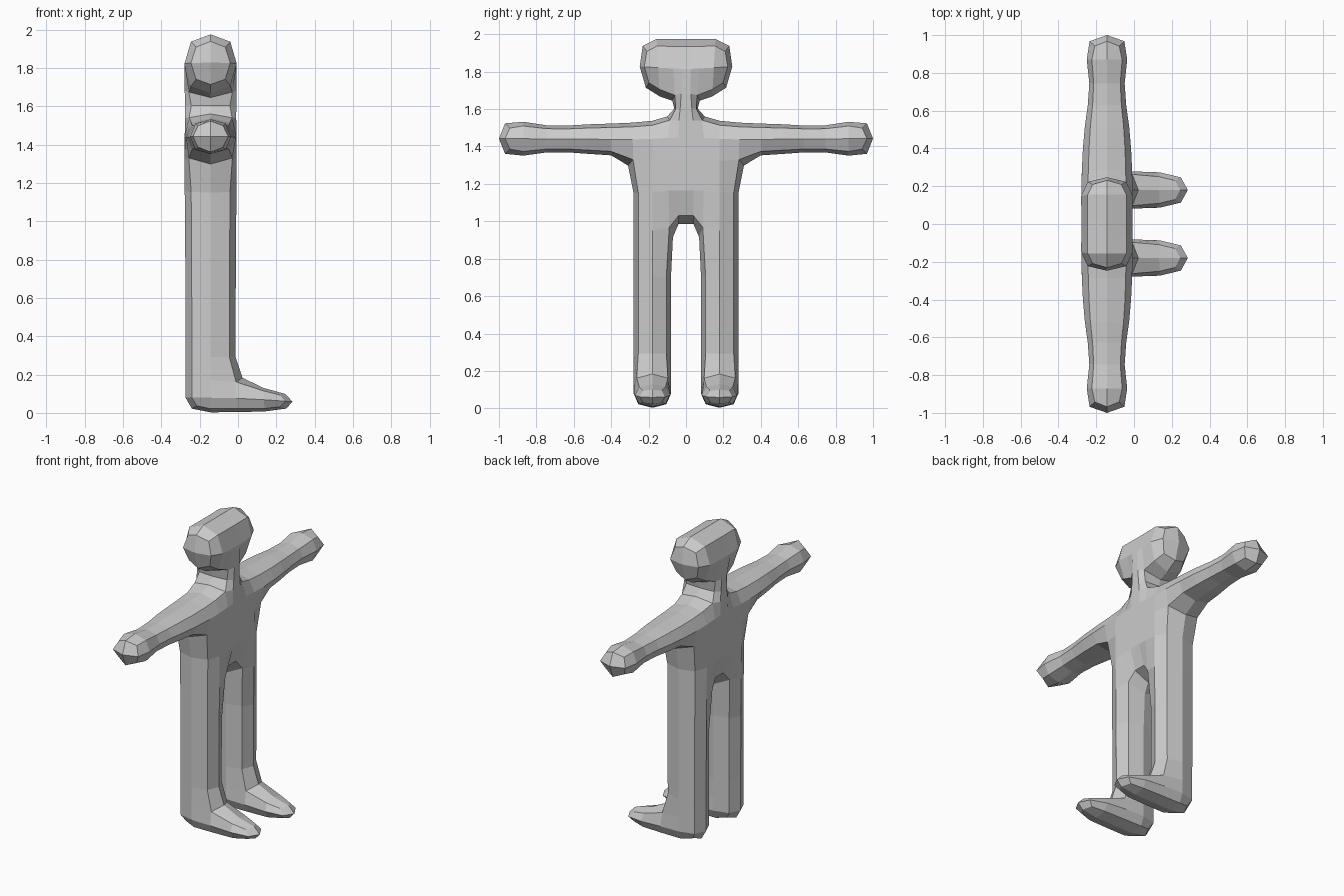
import bpy, bmesh

if "Cube" in bpy.data.objects:
    bpy.data.objects.remove(bpy.data.objects["Cube"])

CX = -0.143  # middle of the body's depth

# Half outline of the control cage: name -> (y, z, half depth)
P = {
    # head
    "h0": (0, 1.975, .137), "h1": (.055, 1.975, .137), "h2": (.26, 1.975, .137),
    "j0": (0, 1.655, .135), "j1": (.045, 1.655, .135), "j2": (.235, 1.68, .137),
    # neck base and shoulder
    "s0": (0, 1.55, .133), "s1": (.08, 1.55, .133), "s2": (.28, 1.525, .133),
    # armpit level
    "a0": (0, 1.345, .137), "a1": (.08, 1.345, .137), "a2": (.28, 1.345, .137),
    # hips
    "c0": (0, .985, .133), "c1": (.08, .985, .133), "c2": (.28, .955, .133),
    # leg
    "k1": (.08, .43, .13), "k2": (.28, .43, .13),
    "f1": (.08, .155, .13), "f2": (.28, .155, .13),
    "g1": (.08, .003, .13), "g2": (.28, .003, .13),
    # arm
    "e1": (.52, 1.52, .12), "e2": (.52, 1.36, .12),
    "w1": (.74, 1.504, .083), "w2": (.74, 1.377, .083),
    "t1": (1.0, 1.56, .131), "t2": (1.0, 1.325, .131),
}
QUADS = """h0 h1 j1 j0|h1 h2 j2 j1|j0 j1 s1 s0|s0 s1 a1 a0|s1 s2 a2 a1
a0 a1 c1 c0|a1 a2 c2 c1|c1 c2 k2 k1|k1 k2 f2 f1|f1 f2 g2 g1
s2 e1 e2 a2|e1 w1 w2 e2|w1 t1 t2 w2""".replace("\n", "|").split("|")

bm = bmesh.new()
front = {n: bm.verts.new((CX + d, y, z)) for n, (y, z, d) in P.items()}
back = {n: bm.verts.new((CX - d, y, z)) for n, (y, z, d) in P.items()}

# Front and back sheets, then walls along the outline (not on the mirror line)
edges = {}
for q in QUADS:
    names = q.split()
    toe_face = bm.faces.new([front[n] for n in names]) if names[0] == "f1" else None
    if toe_face:
        foot_face = toe_face
    else:
        bm.faces.new([front[n] for n in names])
    bm.faces.new([back[n] for n in reversed(names)])
    for a, b in zip(names, names[1:] + names[:1]):
        edges.setdefault(frozenset((a, b)), []).append((a, b))
for uses in edges.values():
    a, b = uses[0]
    if len(uses) == 1 and (P[a][0] > 0 or P[b][0] > 0):
        bm.faces.new([front[b], front[a], back[a], back[b]])

# Foot pulled forward from the ankle
toe = bmesh.ops.extrude_discrete_faces(bm, faces=[foot_face])["faces"][0]
for v in toe.verts:
    v.co.y = .18 + (v.co.y - .18) * .87
    v.co.x, v.co.z = (.28, .105) if v.co.z > .1 else (.29, .012)

bmesh.ops.recalc_face_normals(bm, faces=bm.faces[:])
mesh = bpy.data.meshes.new("figure_body")
bm.to_mesh(mesh)
bm.free()
body = bpy.data.objects.new("figure_body", mesh)
bpy.context.collection.objects.link(body)

# Other half, then one rounding step with flat faces
mirror = body.modifiers.new("mirror", "MIRROR")
mirror.use_axis = (False, True, False)
mirror.use_clip = True
sub = body.modifiers.new("round", "SUBSURF")
sub.levels = sub.render_levels = 1
sub.use_limit_surface = False
